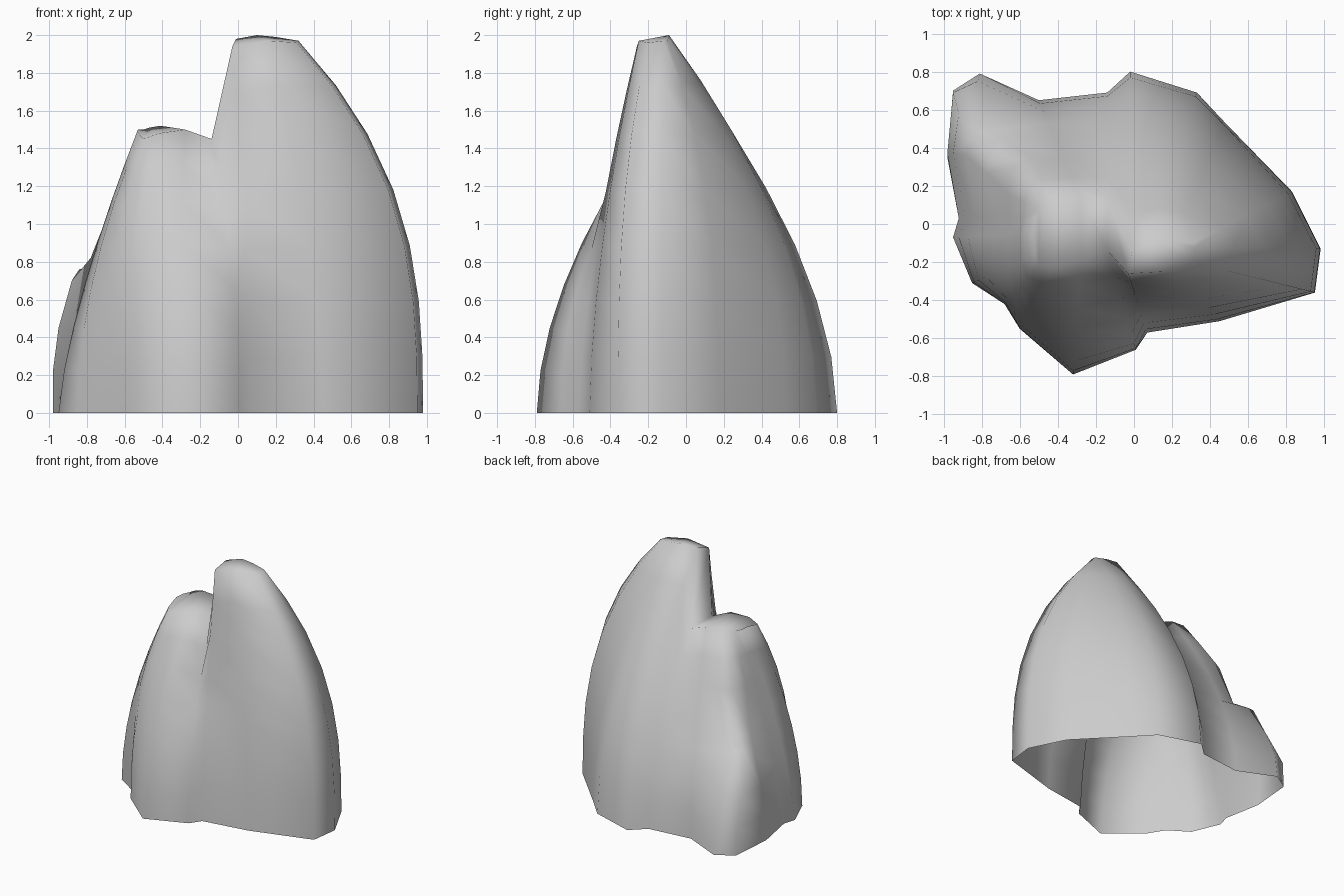
import bpy, bmesh

# Each column runs from the base outline to the crest: base x, y, crest x, y, z, bulge
columns = [
    (.98, -.13, .32, -.12, 1.97, 2.8), (.95, -.36, .31, -.20, 1.96, 2.8),
    (.45, -.51, .16, -.25, 1.97, 1.7), (.07, -.57, -.03, -.26, 1.94, 1.5),
    (.01, -.66, -.14, -.14, 1.45, 2.3), (-.32, -.79, -.28, -.19, 1.50, 1.8),
    (-.60, -.55, -.42, -.23, 1.48, 2.4), (-.68, -.42, -.50, -.22, 1.45, 2.8),
    (-.85, -.31, -.52, -.16, 1.47, 1.9), (-.95, -.07, -.53, -.05, 1.50, 1.4),
    (-.92, .03, -.52, .03, 1.50, 1.3), (-.98, .35, -.50, .07, 1.50, 1.4),
    (-.95, .70, -.47, .10, 1.51, 1.4), (-.81, .79, -.41, .12, 1.52, 1.4),
    (-.50, .65, -.28, .14, 1.50, 1.8), (-.14, .69, -.14, .13, 1.45, 1.8),
    (-.02, .80, -.01, -.14, 1.98, 1.8), (.33, .69, .10, -.09, 2.00, 1.9),
    (.48, .53, .20, -.09, 1.99, 2.1), (.83, .17, .31, -.10, 1.97, 2.7),
]
levels = [0, .15, .3, .45, .6, .75, .88, 1]

# Small spur on the back left corner: rings 1-4 of columns 11-13
spur = [
    [(-.98, .37, .22), (-.95, .69, .22), (-.82, .75, .22)],
    [(-.95, .37, .45), (-.92, .58, .44), (-.80, .66, .45)],
    [(-.88, .36, .70), (-.84, .46, .76), (-.77, .49, .74)],
    [(-.78, .27, .82), (-.74, .36, .78), (-.66, .43, .77)],
]

bm = bmesh.new()
rings = []
for r, t in enumerate(levels):
    ring = []
    for c, (bx, by, cx, cy, cz, bulge) in enumerate(columns):
        f = t ** bulge
        p = (bx + (cx - bx) * f, by + (cy - by) * f, cz * t)
        if 1 <= r <= 4 and 11 <= c <= 13:
            p = spur[r - 1][c - 11]
        ring.append(bm.verts.new(p))
    rings.append(ring)

# Side walls, open underneath
n = len(columns)
for low, high in zip(rings, rings[1:]):
    for i in range(n):
        j = (i + 1) % n
        bm.faces.new((low[i], low[j], high[j], high[i]))

# Crest strip joining the front columns to the back columns
top = rings[-1]
for i in range(n // 2 - 1):
    bm.faces.new((top[i], top[i + 1], top[n - 2 - i], top[n - 1 - i]))

bmesh.ops.recalc_face_normals(bm, faces=bm.faces)
if sum(f.normal.z * f.calc_area() for f in bm.faces) < 0:
    bmesh.ops.reverse_faces(bm, faces=bm.faces)

mesh = bpy.data.meshes.new("rock")
bm.to_mesh(mesh)
bm.free()
mesh.shade_smooth()
rock = bpy.data.objects.new("rock", mesh)
bpy.context.collection.objects.link(rock)
